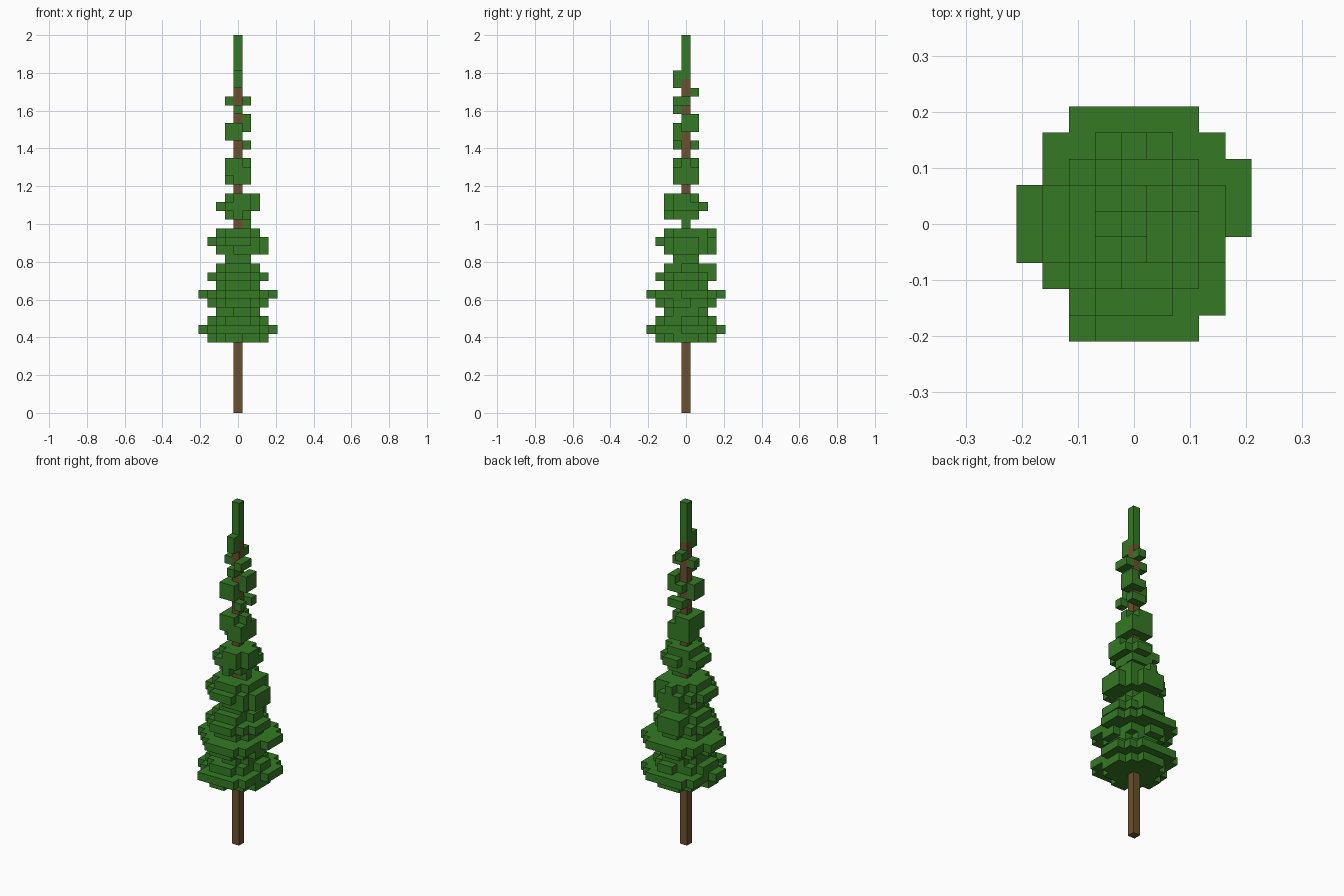
import bpy
import bmesh
import math
import random
from mathutils import Vector

cube = bpy.data.objects.get("Cube")
if cube:
    bpy.data.objects.remove(cube, do_unlink=True)

random.seed(4)
LAYERS = 43
UNIT = 2 / LAYERS
TRUNK_TOP = 38
# Cells that stay open on the widest layers
GAPS = {(-4, -2), (-4, 2), (4, -2), (-3, -3)}


def material(name, colour):
    mat = bpy.data.materials.new(name)
    mat.use_nodes = True
    mat.diffuse_color = (*colour, 1)
    mat.node_tree.nodes["Principled BSDF"].inputs["Base Color"].default_value = (*colour, 1)
    return mat


def build_blocks(name, cells, solid, mat):
    """Make the outer skin of a set of grid cells, hiding faces against solid cells."""
    bm = bmesh.new()
    for cell in sorted(cells):
        centre = Vector(cell) + Vector((0, 0, 0.5))
        for axis in range(3):
            for sign in (-1, 1):
                normal = Vector((0, 0, 0))
                normal[axis] = sign
                beside = tuple(int(c + n) for c, n in zip(cell, normal))
                if beside in solid:
                    continue
                u = Vector((0, 0, 0))
                u[(axis + 1) % 3] = 0.5
                v = normal.cross(u)
                mid = centre + normal / 2
                corners = (mid - u - v, mid + u - v, mid + u + v, mid - u + v)
                bm.faces.new([bm.verts.new(c * UNIT) for c in corners])
    bmesh.ops.remove_doubles(bm, verts=bm.verts, dist=UNIT / 100)
    bmesh.ops.dissolve_limit(bm, angle_limit=math.radians(1),
                             verts=bm.verts, edges=bm.edges)
    mesh = bpy.data.meshes.new(name)
    bm.to_mesh(mesh)
    bm.free()
    mesh.materials.append(mat)
    obj = bpy.data.objects.new(name, mesh)
    bpy.context.collection.objects.link(obj)
    return obj


def ragged_disc(layer, left, right, front, back):
    """Rounded layer of blocks with its own reach on each side and a broken rim."""
    cells = set()
    for x in range(-left, right + 1):
        for y in range(-front, back + 1):
            rx = (right if x > 0 else left) + 0.5
            ry = (back if y > 0 else front) + 0.5
            d = (x / rx) ** 2 + (y / ry) ** 2
            if d > 1 or (x, y) in GAPS:
                continue
            far_corner = abs(x) == abs(y) == 3
            if x * y and not far_corner and random.random() < (d - 0.68) * 1.3:
                continue
            cells.add((x, y, layer))
    return cells


# Reach of each leafy layer toward -x, +x, -y, +y, from the lowest up
TIERS = ("3333 4444 3333 2222 3333 4444 2222 3333 2223 1111 "
         "2323 3333 2223").split()
UPPER = "1121 2222 1221".split()
COLLAR = ["1111"] * 3

foliage = set()
for first, tiers in ((8, TIERS), (22, UPPER), (26, COLLAR)):
    for i, reach in enumerate(tiers):
        foliage |= ragged_disc(first + i, *map(int, reach))

# Sparse tufts near the top
tufts = {
    21: [(1, 0)],
    30: [(1, -1), (1, 1), (0, 1)],
    31: [(-1, -1), (0, -1), (-1, 0)],
    32: [(-1, -1), (0, -1), (-1, 0), (0, 1), (1, 0), (1, 1)],
    33: [(1, 0), (1, 1)],
    34: [(0, -1)],
    35: [(-1, 0), (1, 0), (1, -1)],
    36: [(0, 1)],
    37: [(0, -1)],
    38: [(0, -1)],
}
for layer, spots in tufts.items():
    foliage |= {(x, y, layer) for x, y in spots}

# Trunk column, topped by a green leader shoot
trunk = {(0, 0, z) for z in range(TRUNK_TOP)}
foliage |= {(0, 0, z) for z in range(TRUNK_TOP, LAYERS)}
foliage -= trunk
solid = foliage | trunk

build_blocks("trunk", trunk, solid, material("bark brown", (0.145, 0.083, 0.027)))
build_blocks("foliage", foliage, solid, material("leaf green", (0.035, 0.195, 0.018)))
